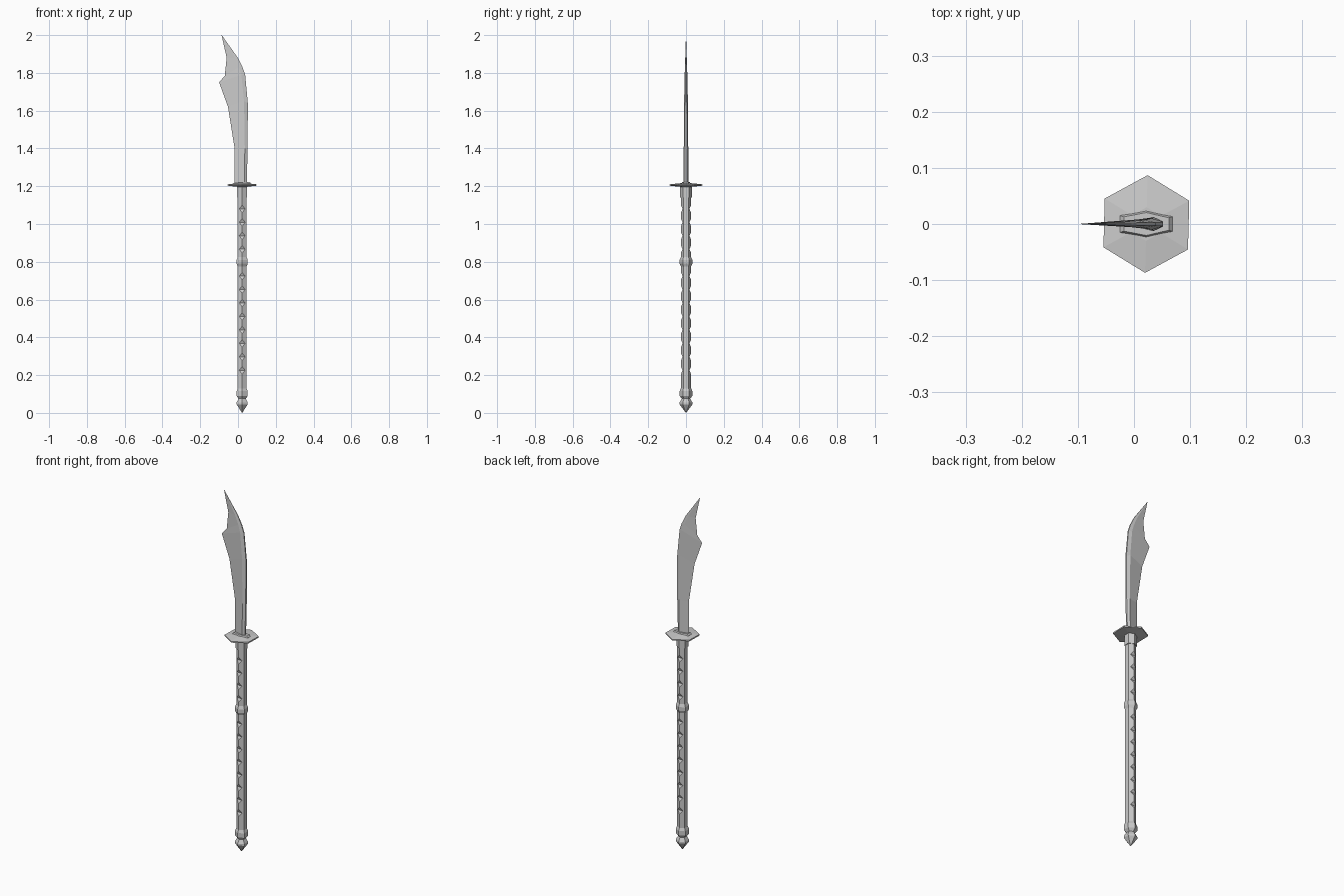
import bpy, bmesh
from math import cos, sin, radians

if "Cube" in bpy.data.objects:
    bpy.data.objects.remove(bpy.data.objects["Cube"])

CX = 0.022  # pole axis


def make(name, verts, faces):
    me = bpy.data.meshes.new(name)
    me.from_pydata(verts, [], faces)
    bm = bmesh.new()
    bm.from_mesh(me)
    bmesh.ops.remove_doubles(bm, verts=bm.verts, dist=1e-5)
    bmesh.ops.recalc_face_normals(bm, faces=bm.faces)
    bm.to_mesh(me)
    bm.free()
    ob = bpy.data.objects.new(name, me)
    bpy.context.collection.objects.link(ob)
    return ob


def loft(name, rings):
    n = len(rings[0])
    verts = [p for r in rings for p in r]
    faces = [(i * n + j, i * n + (j + 1) % n, (i + 1) * n + (j + 1) % n, (i + 1) * n + j)
             for i in range(len(rings) - 1) for j in range(n)]
    faces += [tuple(range(n)), tuple(range(len(verts) - n, len(verts)))]
    return make(name, verts, faces)


def hexa(name, profile, turn=0.0):
    # stacked hexagons with corners on +y and -y; profile holds (radius, z)
    return loft(name, [[(CX + r * cos(radians(30 + 60 * k + turn)),
                         r * sin(radians(30 + 60 * k + turn)), z) for k in range(6)]
                       for r, z in profile])


# pole with diamond notches along the front and back corners
shaft = hexa("shaft", [(0.027, 0.11), (0.027, 1.16)])
v, f = [], []
for k in range(13):
    if k == 4:
        continue
    z = 1.08 - 0.0712 * k
    for s in (-1, 1):
        b = len(v)
        for x in (CX - 0.04, CX + 0.04):
            v += [(x, s * 0.018, z), (x, s * 0.036, z + 0.04), (x, s * 0.036, z - 0.04)]
        f += [(b, b + 1, b + 2), (b + 3, b + 5, b + 4), (b, b + 3, b + 4, b + 1),
              (b + 1, b + 4, b + 5, b + 2), (b + 2, b + 5, b + 3, b)]
cutter = make("notch_cutter", v, f)
cutter.hide_render = True
cutter.hide_viewport = True
mod = shaft.modifiers.new("notches", "BOOLEAN")
mod.operation = "DIFFERENCE"
mod.object = cutter
mod.solver = "EXACT"

# fittings on the pole
hexa("middle_ring", [(0.027, 0.775), (0.034, 0.79), (0.034, 0.81), (0.027, 0.825)])
hexa("upper_collar", [(0.031, 1.14), (0.031, 1.203)])
hexa("pommel", [(0.0003, 0.0), (0.034, 0.045), (0.034, 0.055), (0.022, 0.075), (0.034, 0.09),
                (0.034, 0.115), (0.027, 0.13)])

# hexagonal hand guard
hexa("guard", [(0.03, 1.197), (0.087, 1.203), (0.087, 1.21), (0.03, 1.216)], -1.5)

# collar round the blade root
loft("blade_collar", [[(CX + a * s, b * s, z) for a, b in
                       [(-0.047, -0.015), (0, -0.024), (0.047, -0.013),
                        (0.047, 0.013), (0, 0.024), (-0.047, 0.015)]]
                      for s, z in [(1, 1.205), (1, 1.214), (0.85, 1.222)]])

# blade sections: edge (x, z), ridge (x, z), back (x, z), ridge and back half thickness
sections = [
    ((-0.018, 1.20), (0.034, 1.20), (0.046, 1.20), 0.013, 0.005),
    ((-0.018, 1.40), (0.036, 1.40), (0.051, 1.40), 0.012, 0.005),
    ((-0.053, 1.62), (0.032, 1.65), (0.052, 1.64), 0.010, 0.004),
    ((-0.100, 1.75), (0.018, 1.79), (0.038, 1.79), 0.007, 0.003),
    ((-0.070, 1.785), (0.006, 1.83), (0.024, 1.83), 0.006, 0.003),
    ((-0.060, 1.88), (-0.016, 1.88), (-0.001, 1.88), 0.004, 0.002),
    ((-0.087, 2.0), (-0.0865, 2.0), (-0.086, 2.0), 0.0003, 0.0002),
]
loft("blade", [[(e[0], 0, e[1]), (r[0], -t, r[1]), (b[0], -u, b[1]),
                (b[0], u, b[1]), (r[0], t, r[1])] for e, r, b, t, u in sections])
